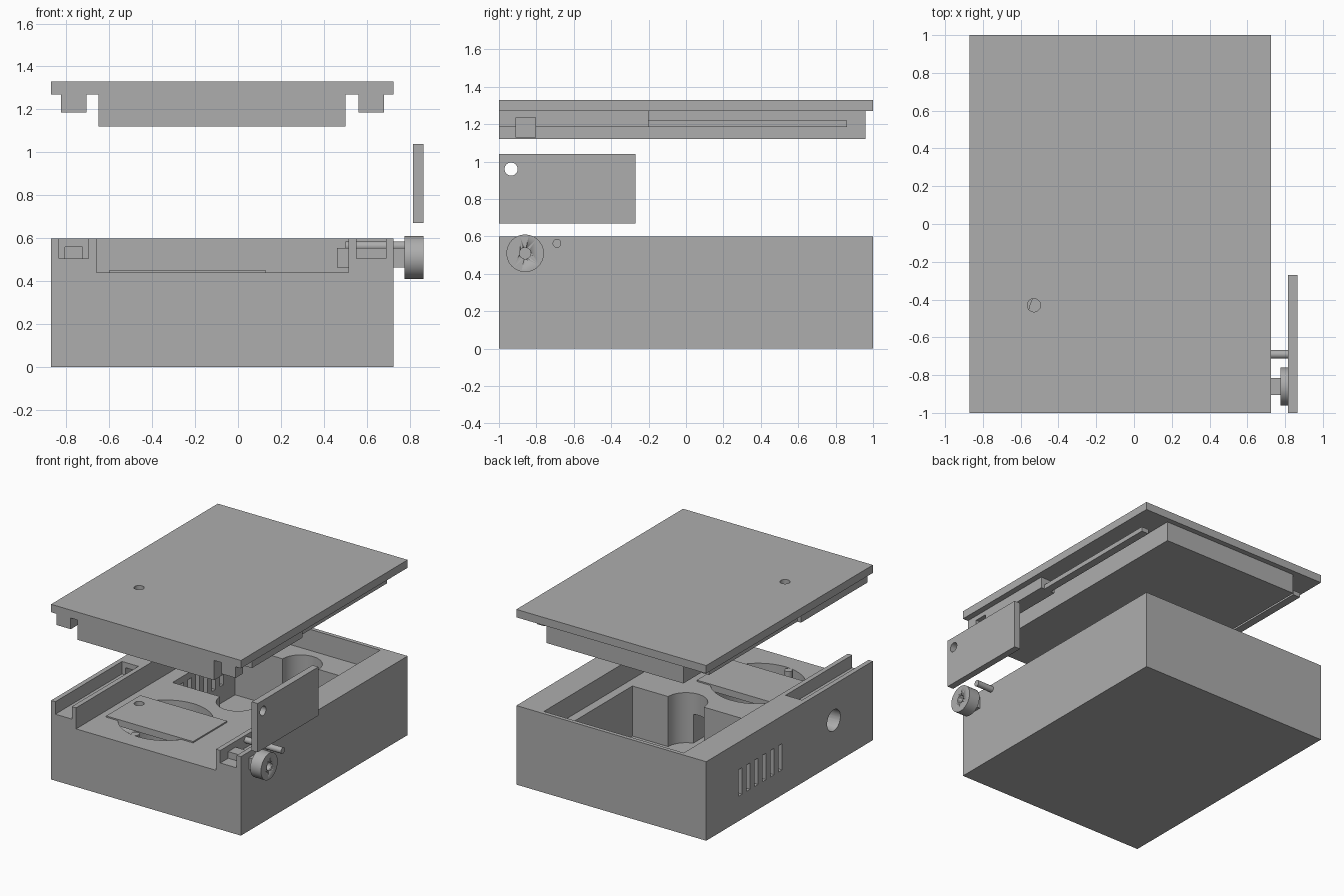
import bpy
import math

old = bpy.data.objects.get("Cube")
if old:
    bpy.data.objects.remove(old, do_unlink=True)

grey = bpy.data.materials.new("plain_grey")
grey.use_nodes = True
COLOR = (0.42, 0.42, 0.42, 1)
grey.diffuse_color = COLOR
grey.node_tree.nodes["Principled BSDF"].inputs["Base Color"].default_value = COLOR


def box(name, xs, ys, zs):
    """Box spanning the given x, y and z ranges."""
    spans = (xs, ys, zs)
    bpy.ops.mesh.primitive_cube_add(size=1, location=[(a + b) / 2 for a, b in spans])
    ob = bpy.context.object
    ob.name = name
    ob.scale = [b - a for a, b in spans]
    bpy.ops.object.transform_apply(location=True, rotation=True, scale=True)
    ob.data.materials.append(grey)
    return ob


def cyl(name, axis, span, center, r):
    """Cylinder along x or z over a span, at the other two coordinates."""
    mid = sum(span) / 2
    loc = (mid, *center) if axis == "x" else (*center, mid)
    rot = (0, math.pi / 2, 0) if axis == "x" else (0, 0, 0)
    bpy.ops.mesh.primitive_cylinder_add(vertices=64, radius=r, depth=span[1] - span[0],
                                        location=loc, rotation=rot)
    ob = bpy.context.object
    ob.name = name
    bpy.ops.object.transform_apply(location=True, rotation=True, scale=True)
    ob.data.materials.append(grey)
    bpy.ops.object.shade_smooth_by_angle(angle=math.radians(30))
    return ob


def combine(target, others, operation="DIFFERENCE"):
    """Apply each tool to the target, then discard the tools."""
    for tool in others:
        mod = target.modifiers.new("combine", "BOOLEAN")
        mod.operation = operation
        mod.solver = "EXACT"
        mod.object = tool
        bpy.context.view_layer.objects.active = target
        bpy.ops.object.modifier_apply(modifier=mod.name)
        bpy.data.objects.remove(tool, do_unlink=True)


LEFT, RIGHT = -0.87, 0.725
FLOOR, DECK, RIM = 0.06, 0.44, 0.6
RAILS = (-0.765, 0.62)
HOLE = (-0.235, -0.53)

# Case: stepped recess, rear compartment and round front well
case = box("case", (LEFT, RIGHT), (-1, 1), (0, RIM))
cuts = [
    box("recess", (-0.66, 0.515), (-1.1, 0.97), (DECK, 0.7)),
    box("compartment", (-0.55, 0.45), (0, 0.75), (FLOOR, 0.5)),
    cyl("well", "z", (FLOOR, 0.5), HOLE, 0.33),
    cyl("side_bore", "x", (-1, -0.4), (-0.53, 0.33), 0.08),
    box("passage", (-0.1, 0.04), (-0.3, -0.05), (FLOOR, 0.28)),
    box("plate_seat", (-0.6, 0.13), (-0.725, -0.315), (0.4, 0.5)),
]
# Finger scallops at the front and back of the compartment
for y in (0, 0.75):
    cuts.append(cyl("scallop", "z", (FLOOR, 0.5), (0, y), 0.15))
# Rail grooves and the deeper strip sockets behind them
for x in RAILS:
    cuts.append(box("groove", (x - 0.069, x + 0.069), (-1.1, -0.2), (0.505, 0.7)))
    cuts.append(box("socket", (x - 0.04, x + 0.04), (-0.3, 0.87), (0.505, 0.56)))
# Vent slots
for i in range(6):
    y = 0.11 + 0.096 * i
    cuts.append(box("vent", (-1, -0.5), (y - 0.02, y + 0.02), (0.19, 0.39)))
combine(case, cuts)

# Cover plate over the well, and the small post beside it
cover = box("well_cover", (-0.6, 0.13), (-0.725, -0.315), (0.4, 0.45))
combine(cover, [cyl("hole", "z", (0.3, 0.6), (-0.53, -0.43), 0.035)])
cyl("well_post", "z", (FLOOR, DECK), (-0.28, -0.83), 0.028)

# Lid: slab, plug and sliding rails
lid = box("lid", (LEFT, RIGHT), (-1, 1), (1.27, 1.33))
adds = [box("plug", (-0.65, 0.5), (-1, 0.96), (1.12, 1.3))]
for x in RAILS:
    adds.append(box("rail", (x - 0.06, x + 0.06), (-1, -0.2), (1.185, 1.3)))
    adds.append(box("strip", (x - 0.03, x + 0.03), (-0.25, 0.86), (1.185, 1.22)))
combine(lid, adds, "UNION")
combine(lid, [
    cyl("hole", "z", (1, 1.5), (-0.53, -0.43), 0.035),
    box("latch_hole", (0.43, 0.7), (-0.91, -0.805), (1.13, 1.235)),
])

# Hanging side plate with its hole
plate = box("side_plate", (0.815, 0.865), (-1, -0.27), (0.67, 1.04))
combine(plate, [cyl("hole", "x", (0.7, 1), (-0.935, 0.96), 0.035)])

# Latch: square bar, round knob and locking pin
box("latch_bar", (0.46, 0.78), (-0.905, -0.815), (0.465, 0.555))
knob = cyl("latch_knob", "x", (0.775, 0.865), (-0.86, 0.51), 0.1)
combine(knob, [cyl("hole", "x", (0.8, 0.95), (-0.86, 0.51), 0.03)])
cyl("locking_pin", "x", (0.5, 0.86), (-0.69, 0.563), 0.023)
